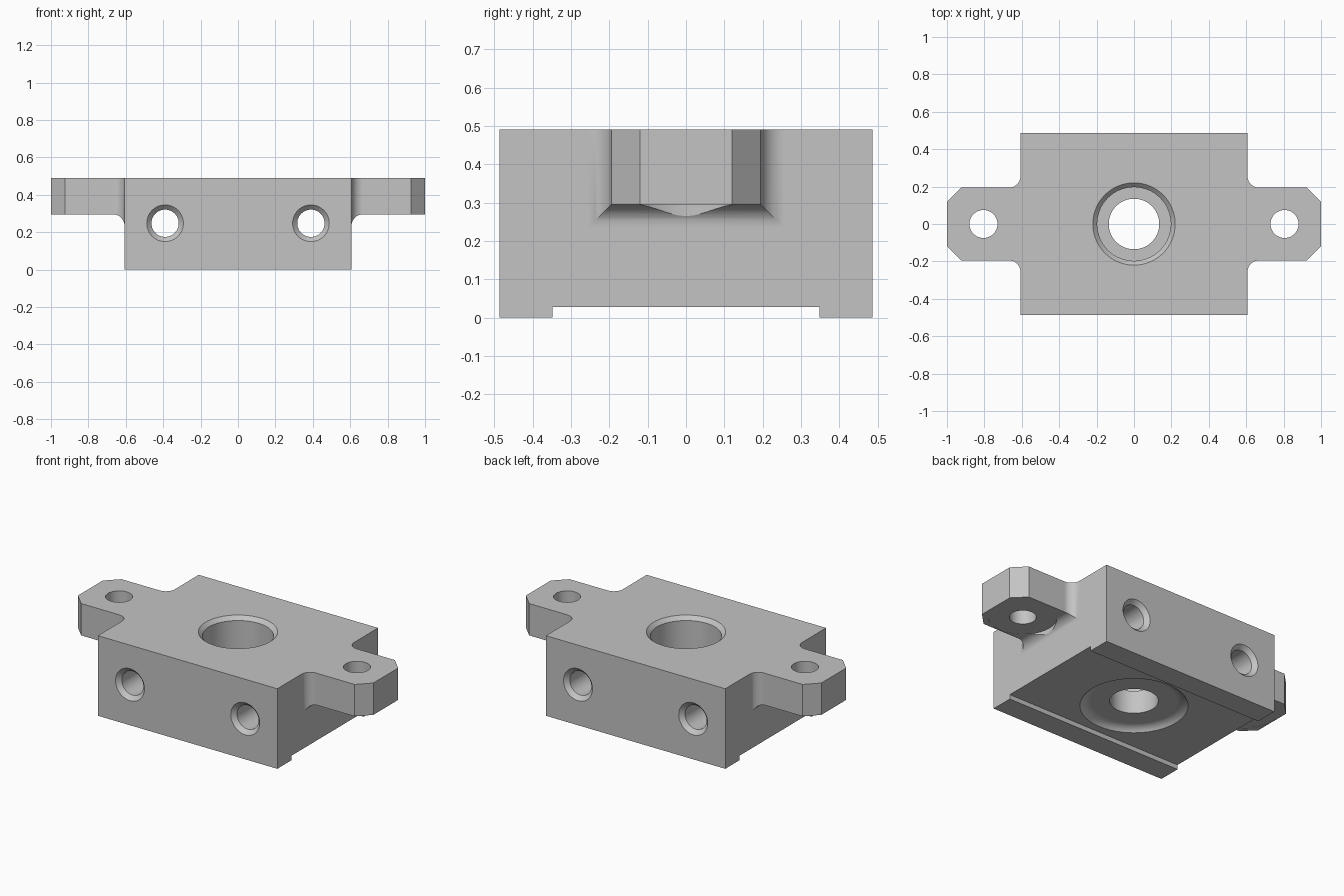
import bpy
import bmesh
import math
from mathutils import Matrix

if "Cube" in bpy.data.objects:
    bpy.data.objects.remove(bpy.data.objects["Cube"], do_unlink=True)

metal = bpy.data.materials.new("machined grey")
metal.use_nodes = True
metal.diffuse_color = (0.55, 0.55, 0.55, 1)
metal.node_tree.nodes["Principled BSDF"].inputs["Base Color"].default_value = (0.55, 0.55, 0.55, 1)

W, D, H = 0.607, 0.487, 0.49           # body half width, half depth, height
EAR_Y, EAR_Z, R = 0.195, 0.295, 0.06   # ear half depth, underside, root fillet


def loft(name, rings):
    """Skin a list of equal-length closed sections and cap both ends."""
    bm = bmesh.new()
    loops = [[bm.verts.new(p) for p in ring] for ring in rings]
    for a, b in zip(loops, loops[1:]):
        for i in range(len(a)):
            j = (i + 1) % len(a)
            bm.faces.new((a[i], a[j], b[j], b[i]))
    bm.faces.new(loops[0])
    bm.faces.new(loops[-1])
    bmesh.ops.recalc_face_normals(bm, faces=bm.faces)
    mesh = bpy.data.meshes.new(name)
    bm.to_mesh(mesh)
    bm.free()
    mesh.materials.append(metal)
    ob = bpy.data.objects.new(name, mesh)
    bpy.context.collection.objects.link(ob)
    return ob


def turned(name, profile, sides=64):
    """Round solid about z from (radius, height) pairs."""
    turns = [2 * math.pi * i / sides for i in range(sides)]
    return loft(name, [[(r * math.cos(a), r * math.sin(a), z) for a in turns] for r, z in profile])


def combine(target, tool, operation):
    mod = target.modifiers.new(tool.name, "BOOLEAN")
    mod.object, mod.operation, mod.solver = tool, operation, "EXACT"
    bpy.ops.object.select_all(action="DESELECT")
    bpy.context.view_layer.objects.active = target
    target.select_set(True)
    bpy.ops.object.modifier_apply(modifier=mod.name)
    bpy.data.objects.remove(tool, do_unlink=True)


# Body block with a shallow channel along its underside
channel_y, channel_z = 0.348, 0.028
outline = [(-D, 0), (-channel_y, 0), (-channel_y, channel_z), (channel_y, channel_z),
           (channel_y, 0), (D, 0), (D, H), (-D, H)]
block = loft("mounting_block", [[(x, y, z) for y, z in outline] for x in (-W, W)])

# Ears: rectangular sections flaring into the body, chamfered at the tip
sections = [(W - 0.06, EAR_Y + R, EAR_Z - R)]
for i in range(11):
    a = math.pi / 2 * i / 10
    flare = R * (1 - math.sin(a))
    sections.append((W + R * (1 - math.cos(a)), EAR_Y + flare, EAR_Z - flare))
sections += [(0.925, EAR_Y, EAR_Z), (1, 0.12, EAR_Z)]
for side in (-1, 1):
    ear = loft("ear", [[(side * x, -y, z), (side * x, y, z), (side * x, y, H), (side * x, -y, H)]
                       for x, y, z in sections])
    combine(block, ear, "UNION")

# Bolt hole through each ear, with a spot face clearing the root fillet
for side in (-1, 1):
    spot = turned("spot_face", [(0.19, 0.1), (0.19, EAR_Z + 0.001)])
    hole = turned("ear_hole", [(0.075, 0.1), (0.075, 0.6)], 48)
    for tool in (spot, hole):
        tool.data.transform(Matrix.Translation((side * 0.805, 0, 0)))
        combine(block, tool, "DIFFERENCE")

# Central bore: dished underside, narrow throat, chamfered counterbore
dish_r, dish_depth, arc_r = 0.3, 0.03, 0.075
floor = channel_z + dish_depth
bore = [(dish_r, -0.1), (dish_r, channel_z)]
for i in range(1, 9):
    out = R * (1 - i / 8)
    bore.append((dish_r - R + out, floor - arc_r + math.sqrt(arc_r ** 2 - out ** 2)))
bore += [(0.135, floor), (0.135, 0.2), (0.197, 0.2), (0.197, H - 0.023), (0.22, H), (0.22, 0.6)]
combine(block, turned("central_bore", bore), "DIFFERENCE")

# Cross holes from front to back, countersunk at both faces
for side in (-1, 1):
    tool = turned("cross_hole", [(0.098, -0.6), (0.098, -D), (0.073, 0.025 - D),
                                 (0.073, D - 0.025), (0.098, D), (0.098, 0.6)], 48)
    tool.data.transform(Matrix.Translation((side * 0.39, 0, 0.248)) @ Matrix.Rotation(math.pi / 2, 4, "X"))
    combine(block, tool, "DIFFERENCE")

# Clean finish: one material, crisp edges, flat faces kept flat
block.data.materials.clear()
block.data.materials.append(metal)
for face in block.data.polygons:
    face.material_index = 0
bpy.ops.object.select_all(action="DESELECT")
block.select_set(True)
bpy.context.view_layer.objects.active = block
bpy.ops.object.shade_smooth_by_angle(angle=math.radians(28))
weighted = block.modifiers.new("flat_faces", "WEIGHTED_NORMAL")
weighted.keep_sharp = True
